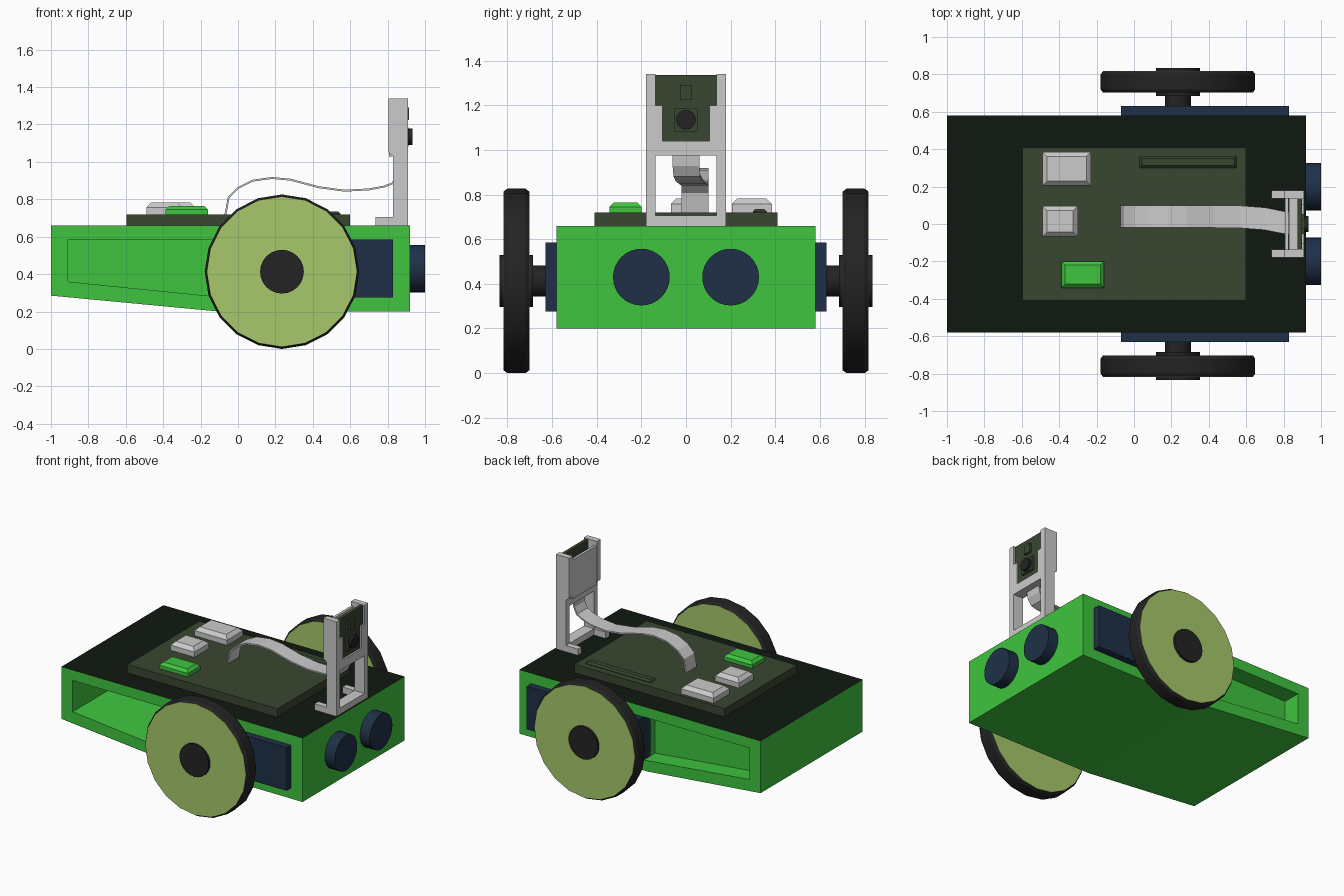
import bpy, bmesh, math
from mathutils import Vector

if "Cube" in bpy.data.objects:
    bpy.data.objects.remove(bpy.data.objects["Cube"])


def material(name, rgb):
    m = bpy.data.materials.new(name)
    m.diffuse_color = (*rgb, 1)
    m.use_nodes = True
    m.node_tree.nodes["Principled BSDF"].inputs["Base Color"].default_value = m.diffuse_color
    return m


GREEN = material("green", (0.05, 0.56, 0.05))
LIME = material("lime", (0.39, 0.58, 0.145))
NAVY = material("navy", (0.014, 0.03, 0.065))
PCB = material("board_green", (0.041, 0.061, 0.03))
LID = material("lid_black", (0.005, 0.009, 0.005))
RUBBER = material("rubber", (0.017, 0.017, 0.017))


def finish(name, bm, mat=None, smooth=False):
    bmesh.ops.recalc_face_normals(bm, faces=bm.faces)
    me = bpy.data.meshes.new(name)
    bm.to_mesh(me)
    bm.free()
    ob = bpy.data.objects.new(name, me)
    bpy.context.collection.objects.link(ob)
    if mat:
        me.materials.append(mat)
    if smooth:
        bpy.ops.object.select_all(action='DESELECT')
        ob.select_set(True)
        bpy.context.view_layer.objects.active = ob
        bpy.ops.object.shade_smooth_by_angle(angle=math.radians(30))
    return ob


def extrude(name, pts, a, b, mat=None, axis="y"):
    """Extrude a 2D outline (xz along y, or yz along x) from a to b."""
    bm = bmesh.new()
    place = (lambda p: (p[0], a, p[1])) if axis == "y" else (lambda p: (a, p[0], p[1]))
    step = Vector((0, b - a, 0)) if axis == "y" else Vector((b - a, 0, 0))
    face = bm.faces.new([bm.verts.new(place(p)) for p in pts])
    res = bmesh.ops.extrude_face_region(bm, geom=[face], use_keep_orig=True)
    bmesh.ops.translate(bm, vec=step, verts=[v for v in res["geom"] if isinstance(v, bmesh.types.BMVert)])
    return finish(name, bm, mat)


def box(name, x, y, z, mat=None, chamfer=0):
    bm = bmesh.new()
    bmesh.ops.create_cube(bm, size=1)
    for v in bm.verts:
        v.co = [r[0] if c < 0 else r[1] for c, r in zip(v.co, (x, y, z))]
    if chamfer:
        top = [e for e in bm.edges if all(v.co.z > z[1] - 1e-5 for v in e.verts)]
        bmesh.ops.bevel(bm, geom=top, offset=chamfer, segments=1, affect='EDGES')
    return finish(name, bm, mat)


def lathe(name, profile, centre, n, mat, axis="y"):
    """Turn (radius, offset) pairs around an axis; radius 0 is not needed, ends are capped."""
    bm = bmesh.new()
    rings = []
    for r, d in profile:
        ring = []
        for i in range(n):
            t = 2 * math.pi * i / n
            u, w = r * math.sin(t), -r * math.cos(t)
            co = Vector((u, d, w)) if axis == "y" else Vector((d, u, w))
            ring.append(bm.verts.new(co + Vector(centre)))
        rings.append(ring)
    for p, q in zip(rings, rings[1:]):
        for i in range(n):
            j = (i + 1) % n
            bm.faces.new((p[i], p[j], q[j], q[i]))
    bm.faces.new(rings[0])
    bm.faces.new(rings[-1])
    return finish(name, bm, mat, True)


# Chassis with a sloped rear underside, side bays and a dark top
body = extrude("chassis", [(-1, .66), (.92, .66), (.92, .2), (-.1, .2), (-1, .285)], -.58, .58, GREEN)
bay = [(-.91, .585), (-.07, .585), (-.07, .275), (-.91, .36)]
cutters = [extrude("bay_cutter", bay, -.7, .40), extrude("bay_cutter", bay, .45, .7)]
bpy.context.view_layer.objects.active = body
for c in cutters:
    c.data.materials.append(GREEN)
    c.hide_render = True
    mod = body.modifiers.new("bay", 'BOOLEAN')
    mod.operation, mod.solver, mod.object = 'DIFFERENCE', 'EXACT', c
    bpy.ops.object.modifier_apply(modifier=mod.name)
    bpy.data.objects.remove(c)
body.data.materials.clear()
body.data.materials.append(GREEN)
body.data.materials.append(LID)
for p in body.data.polygons:
    p.material_index = int(p.normal.z > .9 and p.center.z > .655)

# Motors, axles and wheels on both sides
for side, s in (("right", -1), ("left", 1)):
    box(side + "_motor", (-.07, .828), sorted((s * .46, s * .63)), (.275, .585), NAVY)
    hub = (.235, 0, .413)
    lathe(side + "_axle", [(.07, s * .6), (.07, s * .72)], hub, 24, RUBBER)
    lathe(side + "_hub", [(.117, s * .685), (.117, s * .835)], hub, 24, RUBBER)
    lathe(side + "_tyre", [(.402, s * .704), (.413, s * .72), (.413, s * .8), (.402, s * .816)], hub, 20, RUBBER)
    lathe(side + "_wheel_disc", [(.401, s * .702), (.401, s * .818)], hub, 20, LIME)
    # Front distance sensor
    lathe(side + "_sensor", [(.127, .9), (.127, 1.0)], (0, s * .2, .43), 32, NAVY, "x")

# Circuit board and its components
box("circuit_board", (-.595, .6), (-.41, .41), (.655, .72), PCB)
box("large_port", (-.49, -.23), (.205, .385), (.71, .782), None, .025)
box("small_port", (-.49, -.30), (-.068, .097), (.71, .782), None, .025)
box("green_connector", (-.388, -.16), (-.342, -.2), (.71, .765), GREEN, .02)
box("pin_header", (.03, .548), (.3, .362), (.71, .736), PCB, .012)

# Camera stand
rail = [(.735, .66), (.91, .66), (.91, 1.34), (.805, 1.34), (.805, 1.05), (.83, 1.03), (.83, .705), (.735, .705)]
for side, s in (("right", -1), ("left", 1)):
    extrude(side + "_stand_rail", rail, s * .137, s * .18)
    box(side + "_stand_lip", (.885, .91), sorted((s * .105, s * .14)), (1.03, 1.2))
box("stand_foot_bar", (.83, .91), (-.14, .14), (.66, .705))
box("stand_cross_bar", (.83, .91), (-.14, .14), (.975, 1.04))
box("stand_back_plate", (.807, .825), (-.14, .14), (1.03, 1.31))

# Camera module
box("camera_board", (.875, .898), (-.14, .14), (1.03, 1.335), PCB)
box("camera_housing", (.89, .912), (-.053, .053), (1.083, 1.185), PCB)
box("camera_chip", (.89, .914), (-.028, .028), (1.225, 1.29), PCB)
lathe("camera_lens", [(.044, .9), (.044, .932)], (0, 0, 1.135), 24, RUBBER, "x")

# Ribbon cable: (x, z, sideways centre)
path = [(-.068, .715, .04), (-.05, .81, .04), (.0, .86, .04), (.08, .9, .04), (.18, .914, .04),
        (.28, .905, .04), (.43, .865, .04), (.57, .846, .038), (.70, .853, .028), (.78, .868, .012),
        (.825, .885, .004), (.85, .93, 0), (.858, .99, 0)]
bm = bmesh.new()
rows = [[bm.verts.new((x, y + w, z)) for w in (-.06, .06)] for x, z, y in path]
for a, b in zip(rows, rows[1:]):
    bm.faces.new((a[0], a[1], b[1], b[0]))
cable = finish("ribbon_cable", bm)
solid = cable.modifiers.new("thickness", 'SOLIDIFY')
solid.thickness, solid.offset = .01, 0
